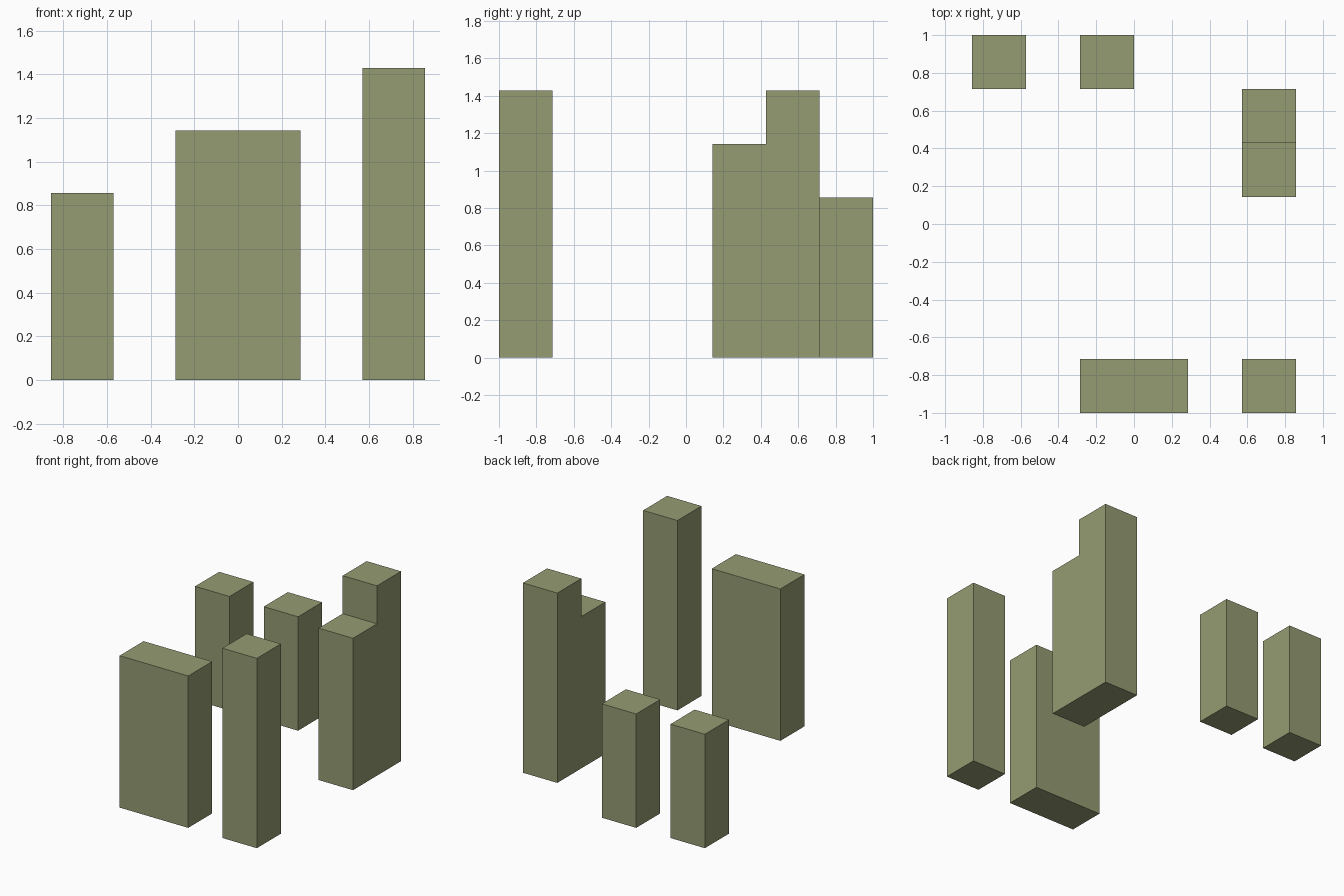
import bpy
import bmesh

if "Cube" in bpy.data.objects:
    bpy.data.objects.remove(bpy.data.objects["Cube"])

U = 2 / 7  # grid module: footprint is 6 x 7 cells

mat = bpy.data.materials.new("olive")
mat.diffuse_color = (0.30, 0.33, 0.17, 1)
mat.use_nodes = True
mat.node_tree.nodes["Principled BSDF"].inputs["Base Color"].default_value = mat.diffuse_color


def extrude_profile(name, profile, x0, x1):
    """Extrude a (y, z) outline, given in cells, from x0 to x1."""
    bm = bmesh.new()
    face = bm.faces.new([bm.verts.new((x0 * U, y * U, z * U)) for y, z in profile])
    side = bmesh.ops.extrude_face_region(bm, geom=[face])["geom"]
    verts = [g for g in side if isinstance(g, bmesh.types.BMVert)]
    bmesh.ops.translate(bm, verts=verts, vec=((x1 - x0) * U, 0, 0))
    bmesh.ops.recalc_face_normals(bm, faces=bm.faces)
    mesh = bpy.data.meshes.new(name)
    bm.to_mesh(mesh)
    bm.free()
    mesh.materials.append(mat)
    obj = bpy.data.objects.new(name, mesh)
    bpy.context.collection.objects.link(obj)


def block(name, x0, x1, y0, y1, h):
    extrude_profile(name, [(y0, 0), (y1, 0), (y1, h), (y0, h)], x0, x1)


# Plain blocks: low pair at the back, wide slab and tall tower at the front
block("back_left_pillar", -3, -2, 2.5, 3.5, 3)
block("back_middle_pillar", -1, 0, 2.5, 3.5, 3)
block("front_wide_block", -1, 1, -3.5, -2.5, 4)
block("front_right_tower", 2, 3, -3.5, -2.5, 5)

# Stepped tower on the right side
extrude_profile("stepped_tower",
                [(0.5, 0), (2.5, 0), (2.5, 5), (1.5, 5), (1.5, 4), (0.5, 4)], 2, 3)
